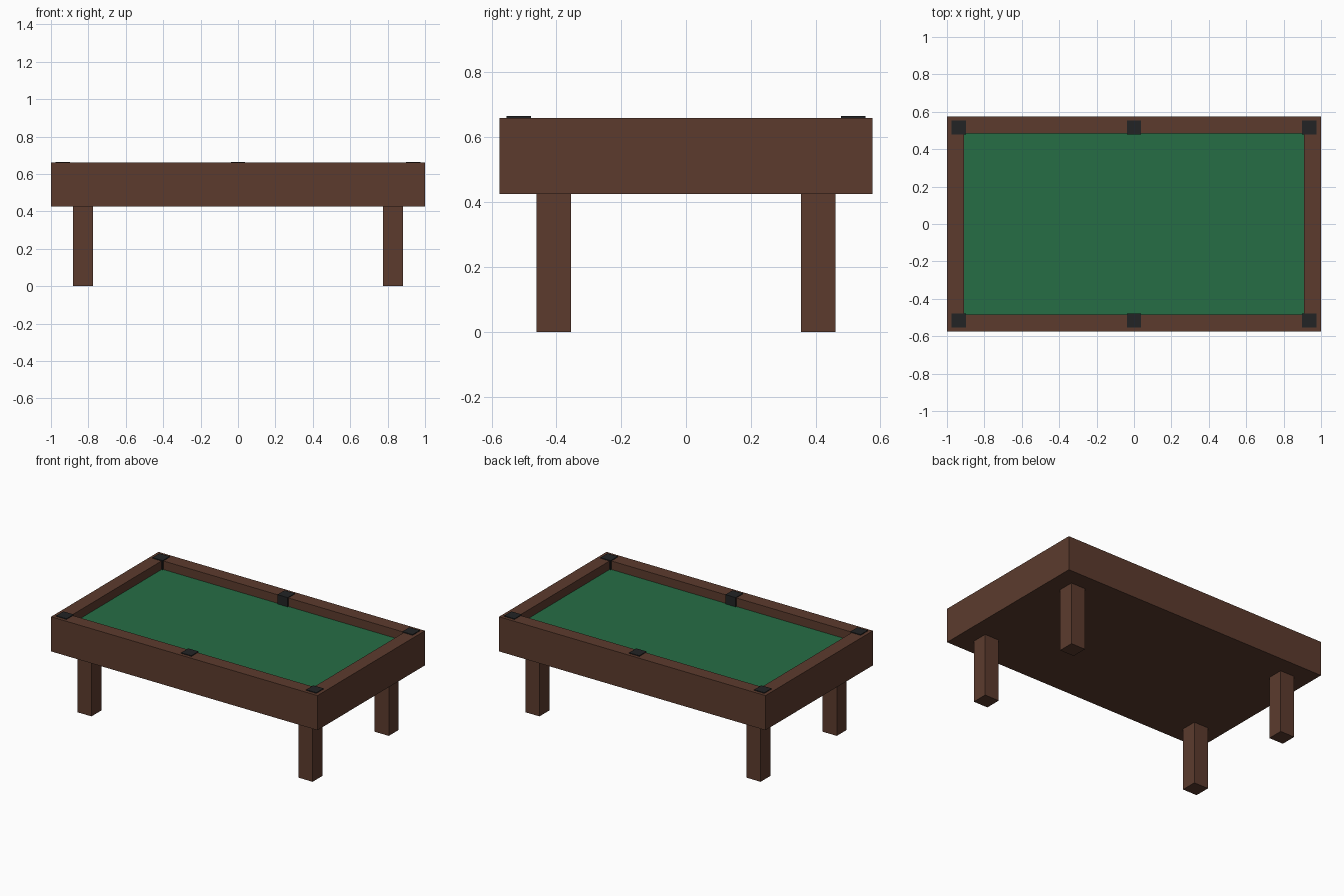
import bpy
import bmesh
from mathutils import Matrix, Vector

old = bpy.data.objects.get("Cube")
if old:
    bpy.data.objects.remove(old, do_unlink=True)


def make_material(name, rgb):
    mat = bpy.data.materials.new(name)
    mat.use_nodes = True
    mat.diffuse_color = (*rgb, 1)
    mat.node_tree.nodes["Principled BSDF"].inputs["Base Color"].default_value = (*rgb, 1)
    return mat


wood = make_material("dark_wood", (0.107, 0.044, 0.027))
felt = make_material("green_felt", (0.019, 0.155, 0.060))
black = make_material("black_pocket", (0.016, 0.017, 0.018))

HALF_X, HALF_Y = 1.0, 0.576
BODY_BOTTOM, BODY_TOP, BED_Z = 0.425, 0.66, 0.602
RAIL = 0.091


def box_mesh(low, high):
    """bmesh box between two opposite corners"""
    low, high = Vector(low), Vector(high)
    bm = bmesh.new()
    bmesh.ops.create_cube(bm, size=1)
    bm.transform(Matrix.Translation((low + high) / 2) @ Matrix.Diagonal((*(high - low), 1)))
    bm.normal_update()
    return bm


def add_object(name, bm, *materials):
    mesh = bpy.data.meshes.new(name)
    bm.to_mesh(mesh)
    bm.free()
    for mat in materials:
        mesh.materials.append(mat)
    obj = bpy.data.objects.new(name, mesh)
    bpy.context.collection.objects.link(obj)
    return obj


def add_post(name, x, y, width, z_low, z_high, mat):
    h = width / 2
    return add_object(name, box_mesh((x - h, y - h, z_low), (x + h, y + h, z_high)), mat)


# Table body: rails around a sunken felt bed
body = box_mesh((-HALF_X, -HALF_Y, BODY_BOTTOM), (HALF_X, HALF_Y, BODY_TOP))
bed = next(f for f in body.faces if f.normal.z > 0.5)
bmesh.ops.inset_region(body, faces=[bed], thickness=RAIL, use_even_offset=True)
rim = bmesh.ops.extrude_discrete_faces(body, faces=[bed])["faces"]
bmesh.ops.translate(body, vec=(0, 0, BED_Z - BODY_TOP), verts=rim[0].verts)
rim[0].material_index = 1
add_object("table_body", body, wood, felt)

sides_x = {"right": -1, "left": 1}
sides_y = {"front": -1, "back": 1}

for y_name, sy in sides_y.items():
    # Legs
    for x_name, sx in sides_x.items():
        add_post(f"{y_name}_{x_name}_leg", sx * 0.83, sy * 0.408, 0.107, 0, BODY_BOTTOM, wood)
    # Corner and middle pockets, slightly proud of the rails
    for x_name, sx in {**sides_x, "middle": 0}.items():
        add_post(f"{y_name}_{x_name}_pocket", sx * 0.938, sy * 0.516, 0.077,
                 BED_Z - 0.01, BODY_TOP + 0.005, black)
